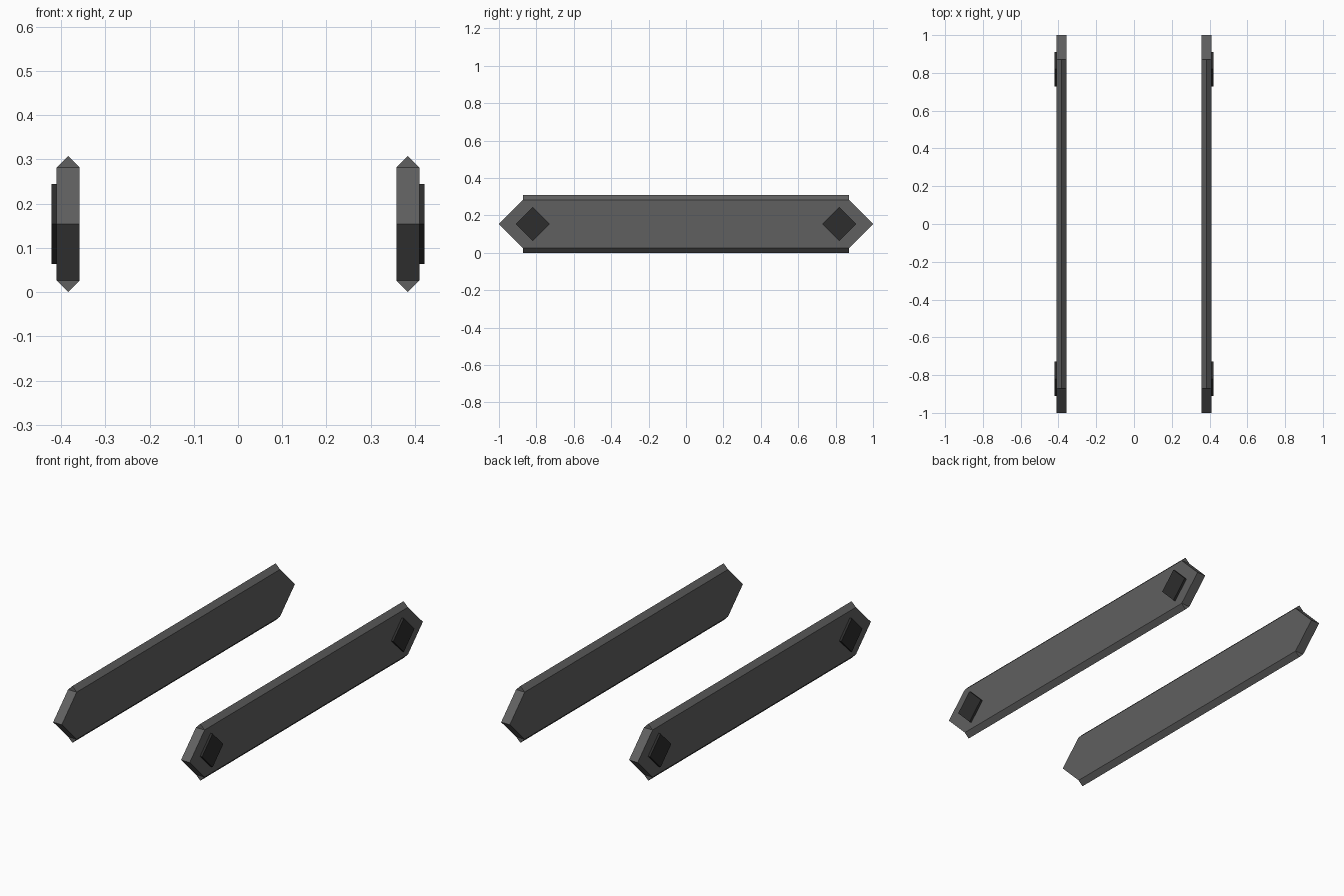
import bpy

if "Cube" in bpy.data.objects:
    bpy.data.objects.remove(bpy.data.objects["Cube"])

IN, MID, OUT = 0.358, 0.384, 0.410      # rail inner face, ridge line, outer face
ZC, Z_LOW, Z_HIGH, Z_TOP = 0.154, 0.026, 0.282, 0.308


def material(name, value):
    m = bpy.data.materials.new(name)
    m.diffuse_color = (value, value, value, 1)
    m.use_nodes = True
    m.node_tree.nodes["Principled BSDF"].inputs["Base Color"].default_value = m.diffuse_color
    return m


def prism(name, ring_a, ring_b, mat):
    """Closed prism between two matching rings of points."""
    n = len(ring_a)
    faces = [list(range(n))[::-1], list(range(n, 2 * n))]
    faces += [[i, (i + 1) % n, (i + 1) % n + n, i + n] for i in range(n)]
    mesh = bpy.data.meshes.new(name)
    mesh.from_pydata(ring_a + ring_b, [], faces)
    mesh.materials.append(mat)
    obj = bpy.data.objects.new(name, mesh)
    bpy.context.collection.objects.link(obj)
    # consistent outward normals
    bpy.context.view_layer.objects.active = obj
    obj.select_set(True)
    bpy.ops.object.mode_set(mode='EDIT')
    bpy.ops.mesh.select_all(action='SELECT')
    bpy.ops.mesh.normals_make_consistent(inside=False)
    bpy.ops.object.mode_set(mode='OBJECT')
    obj.select_set(False)
    return obj


def along_x(name, profile, x0, x1, mat):
    return prism(name, [(x0, y, z) for y, z in profile],
                 [(x1, y, z) for y, z in profile], mat)


def along_y(name, profile, y0, y1, mat):
    return prism(name, [(x, y0, z) for x, z in profile],
                 [(x, y1, z) for x, z in profile], mat)


grey = material("dark grey", 0.117)
black = material("near black", 0.026)

for side, s in (("left", -1), ("right", 1)):
    # long board with pointed ends
    board = [(-1, ZC), (-0.872, Z_LOW), (0.872, Z_LOW),
             (1, ZC), (0.872, Z_HIGH), (-0.872, Z_HIGH)]
    along_x(f"{side}_rail", board, s * IN, s * OUT, grey)

    # ridged strips along the top and bottom edges
    for part, z0, z1 in (("top", Z_HIGH, Z_TOP), ("bottom", Z_LOW, 0)):
        ridge = [(s * IN, z0), (s * OUT, z0), (s * MID, z1)]
        along_y(f"{side}_{part}_ridge", ridge, -0.872, 0.872, grey)

    # raised diamond pads on the outer face
    for end, yc in (("front", -0.82), ("back", 0.82)):
        r = 0.091
        diamond = [(yc - r, ZC), (yc, ZC - r), (yc + r, ZC), (yc, ZC + r)]
        along_x(f"{side}_{end}_diamond", diamond, s * (OUT - 0.004), s * 0.422, black)
